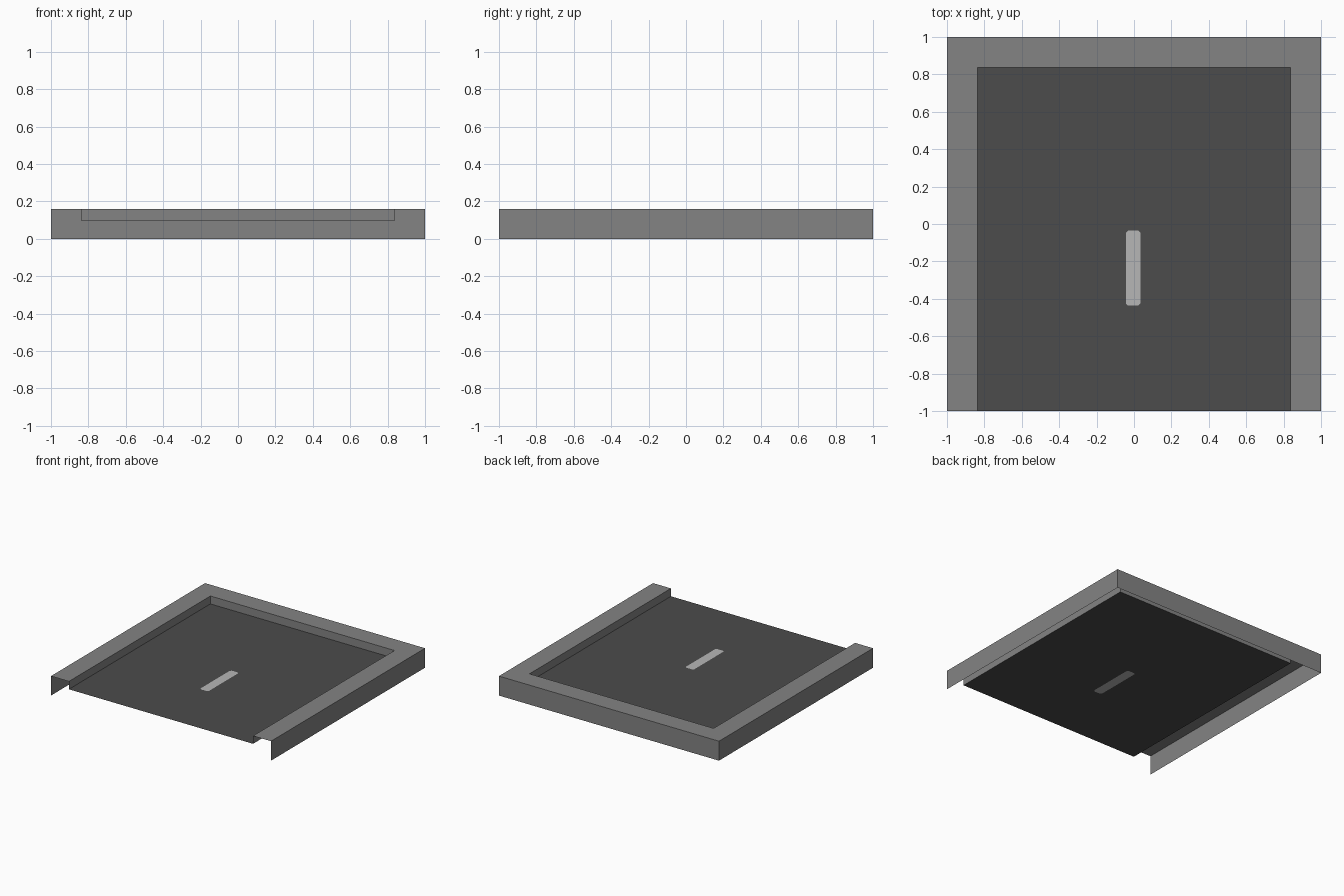
import bpy
import bmesh

if "Cube" in bpy.data.objects:
    bpy.data.objects.remove(bpy.data.objects["Cube"])

H, ROAD_Z, INNER = 0.16, 0.095, 0.837


def material(name, grey):
    m = bpy.data.materials.new(name)
    m.diffuse_color = (grey, grey, grey, 1)
    m.use_nodes = True
    m.node_tree.nodes["Principled BSDF"].inputs["Base Color"].default_value = m.diffuse_color
    return m


def make_object(name, bm, mats):
    mesh = bpy.data.meshes.new(name)
    bm.to_mesh(mesh)
    bm.free()
    for m in mats:
        mesh.materials.append(m)
    ob = bpy.data.objects.new(name, mesh)
    bpy.context.collection.objects.link(ob)
    return ob


pavement_grey = material("pavement grey", 0.23)
asphalt_grey = material("asphalt dark grey", 0.072)
paint_grey = material("line paint light grey", 0.47)

# Pavement: open shell profile swept around the left, back and right sides
bm = bmesh.new()
profile = [(1, 0), (1, H), (INNER, H), (INNER, ROAD_Z)]
rows = [[bm.verts.new((x, y, z)) for x, y in ((-d, -1), (-d, d), (d, d), (d, -1))]
        for d, z in profile]
for low, high in zip(rows, rows[1:]):
    for j in range(3):
        bm.faces.new((low[j + 1], low[j], high[j], high[j + 1]))
make_object("pavement", bm, [pavement_grey])

# Road surface: thin sheet cut by a grid, the middle cell is the painted dash
bm = bmesh.new()
xs = [-INNER, -0.043, 0.034, INNER]
ys = [-1, -0.437, -0.035, INNER]
grid = [[bm.verts.new((x, y, ROAD_Z)) for x in xs] for y in ys]
for j in range(3):
    for i in range(3):
        bm.faces.new((grid[j][i], grid[j][i + 1], grid[j + 1][i + 1], grid[j + 1][i]))
# Chamfer the corners of the dash
corners = [grid[j][i] for j in (1, 2) for i in (1, 2)]
bmesh.ops.bevel(bm, geom=corners, offset=0.012, offset_type='OFFSET',
                segments=1, profile=0.5, affect='VERTICES')
for f in bm.faces:
    c = f.calc_center_median()
    f.material_index = int(abs(c.x) < 0.02 and -0.4 < c.y < -0.07)
make_object("road_surface", bm, [asphalt_grey, paint_grey])
